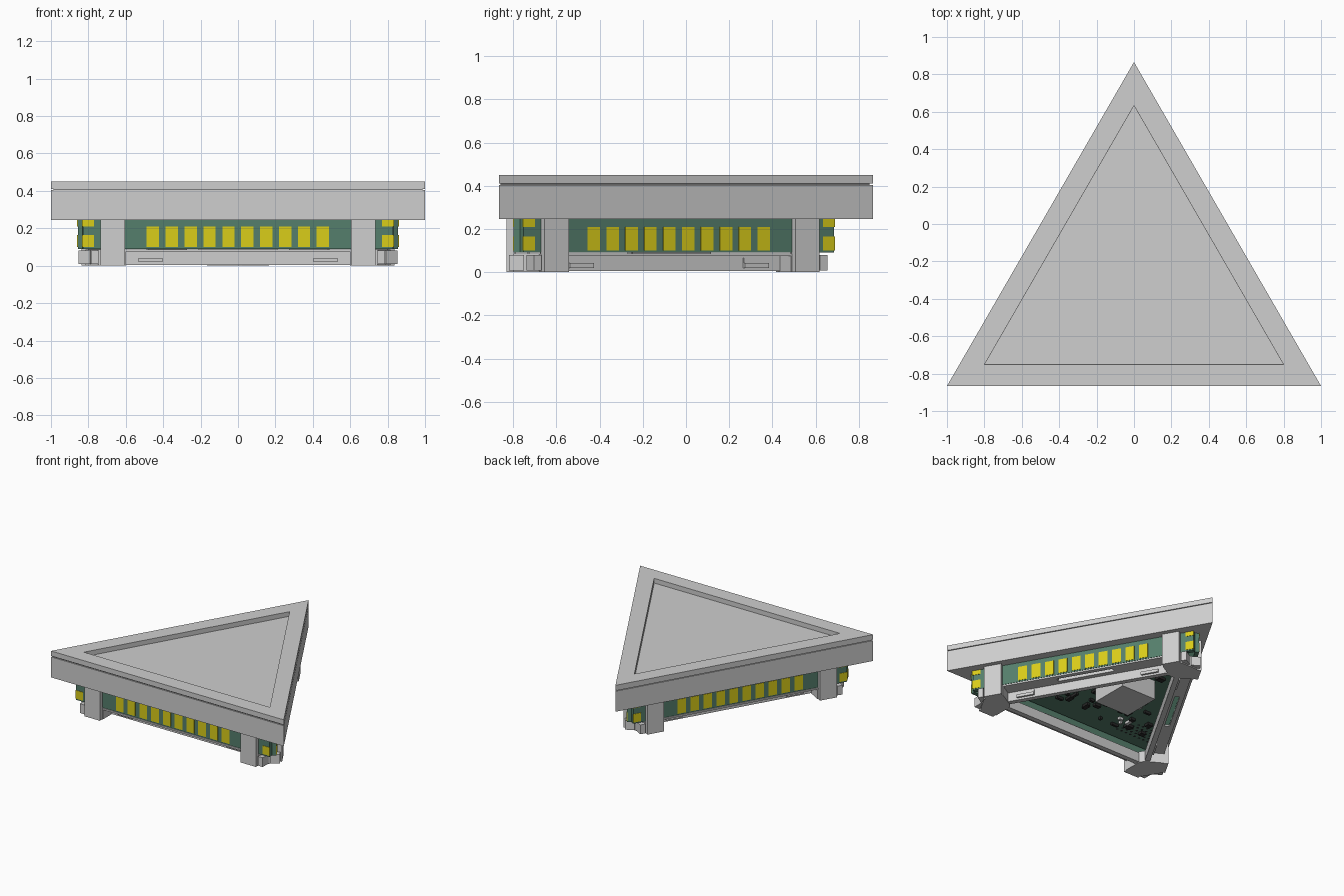
import bpy, bmesh, math, random
from mathutils import Matrix, Vector

cube = bpy.data.objects.get("Cube")
if cube:
    bpy.data.objects.remove(cube, do_unlink=True)

CY = -0.289           # centre of the triangle
Z_BODY, Z_TOP = 0.245, 0.45


def material(name, color):
    m = bpy.data.materials.new(name)
    m.use_nodes = True
    m.diffuse_color = (*color, 1)
    bsdf = m.node_tree.nodes["Principled BSDF"]
    bsdf.inputs["Base Color"].default_value = (*color, 1)
    bsdf.inputs["Roughness"].default_value = 0.7
    return m


GREY = material("light grey plastic", (0.62, 0.62, 0.62))
SEAM = material("seam grey", (0.2, 0.2, 0.2))
GREEN = material("board green", (0.09, 0.21, 0.15))
YELLOW = material("contact yellow", (0.70, 0.61, 0.01))
BLACK = material("chip black", (0.02, 0.02, 0.02))


def finish(bm, name, mat):
    bmesh.ops.recalc_face_normals(bm, faces=bm.faces)
    me = bpy.data.meshes.new(name)
    bm.to_mesh(me)
    bm.free()
    me.materials.append(mat)
    ob = bpy.data.objects.new(name, me)
    bpy.context.collection.objects.link(ob)
    return ob


def side_matrix(k):
    """Frame of side k: x runs along the side, -y points outwards."""
    return Matrix.Translation((0, CY, 0)) @ Matrix.Rotation(math.radians(120 * k), 4, "Z")


def add_box(bm, frame, x, y, z):
    lo, hi = Vector((x[0], y[0], z[0])), Vector((x[1], y[1], z[1]))
    mat = frame @ Matrix.Translation((lo + hi) / 2) @ Matrix.Diagonal((*(hi - lo), 1))
    bmesh.ops.create_cube(bm, size=1, matrix=mat)


def side_boxes(name, mat, boxes):
    """Boxes (along, outward distance, height) repeated on all three sides."""
    bm = bmesh.new()
    for k in range(3):
        for along, out, z in boxes:
            add_box(bm, side_matrix(k), along, (-out[1], -out[0]), z)
    return finish(bm, name, mat)


def add_prism(bm, pts, z0, z1):
    face = bm.faces.new([bm.verts.new((p[0], p[1], z0)) for p in pts])
    new = bmesh.ops.extrude_face_region(bm, geom=[face])["geom"]
    bmesh.ops.translate(bm, vec=(0, 0, z1 - z0),
                        verts=[v for v in new if isinstance(v, bmesh.types.BMVert)])


def tri(r):
    """Triangle whose sides lie at distance r from the centre."""
    return [side_matrix(k) @ Vector((-r * math.sqrt(3), -r, 0)) for k in range(3)]


def tri_plate(name, mat, r, z0, z1):
    bm = bmesh.new()
    add_prism(bm, tri(r), z0, z1)
    return finish(bm, name, mat)


def tri_ring(name, mat, r_out, r_in, z0, z1):
    bm = bmesh.new()
    loops = [[bm.verts.new((p.x, p.y, z)) for p in tri(r)]
             for r, z in ((r_out, z0), (r_out, z1), (r_in, z1), (r_in, z0))]
    for a, b in zip(loops, loops[1:] + loops[:1]):
        for i in range(3):
            j = (i + 1) % 3
            bm.faces.new((a[i], a[j], b[j], b[i]))
    return finish(bm, name, mat)


# Housing: thick lower body, thin seam, raised rim around a sunken panel
R = 1 / math.sqrt(3)
tri_plate("housing_body", GREY, R, Z_BODY, 0.404)
tri_plate("housing_seam", SEAM, R - 0.008, 0.404, 0.411)
tri_ring("top_rim", GREY, R, 0.461, 0.411, Z_TOP)
tri_plate("top_panel", GREY, 0.4605, 0.411, 0.414)

# Upright boards with rows of contacts
side_boxes("side_boards", GREEN, [((-0.83, 0.83), (0.48, 0.51), (0.09, Z_BODY))])
pads = [((x - 0.033, x + 0.033), (0.508, 0.513), (0.1, 0.21))
        for x in (-0.455 + 0.101 * i for i in range(10))]
for x in (-0.802, 0.802):
    for z in ((0.1, 0.165), (0.21, Z_BODY)):
        pads.append(((x - 0.031, x + 0.031), (0.508, 0.513), z))
side_boxes("contacts", YELLOW, pads)

# Legs at both ends of each side
side_boxes("legs", GREY, [((s * 0.67 - 0.065, s * 0.67 + 0.065), (0.5, 0.542), (0, Z_BODY))
                          for s in (-1, 1)])

# Bottom frame: slotted lip, upright bar and snap hooks
lip = (0.075, 0.087)
side_boxes("frame_lip", GREY, [
    ((-0.62, -0.21), (0.41, 0.512), lip),
    ((0.21, 0.62), (0.41, 0.512), lip),
    ((-0.21, 0.21), (0.41, 0.445), lip),
    ((-0.21, 0.21), (0.48, 0.512), lip),
    ((-0.21, 0.21), (0.435, 0.445), (0.08, 0.13))])
side_boxes("frame_bars", GREY, [((-0.66, 0.66), (0.372, 0.41), (0.005, 0.08))])
hooks = []
for s in (-1, 1):
    a, b = s * 0.468 - 0.065, s * 0.468 + 0.065
    hooks += [((a, b), (0.405, 0.425), (0.02, 0.042)),
              ((a, b), (0.405, 0.416), (0.042, 0.065))]
side_boxes("frame_hooks", GREY, hooks)

# Corner feet joining neighbouring legs
bm = bmesh.new()
half = [(0.60, -0.372), (0.60, -0.51), (0.745, -0.51)]
for k in range(3):
    near = [side_matrix(k) @ Vector((x, y, 0)) for x, y in half]
    far = [side_matrix(k + 1) @ Vector((-x, y, 0)) for x, y in reversed(half)]
    add_prism(bm, near + far, 0.0, 0.087)
finish(bm, "corner_feet", GREY)

# Small snap blocks beside each leg
side_boxes("corner_clips", GREY, [((s * 0.765 - 0.02, s * 0.765 + 0.02), (0.46, 0.53), (0.008, 0.08))
                                  for s in (-1, 1)])

# Main board with a shielded module and small parts underneath
tri_plate("main_board", GREEN, 0.47, 0.2, 0.215)
world = Matrix.Identity(4)
bm = bmesh.new()
add_box(bm, world, (-0.17, 0.13), (-0.27, 0.03), (0.05, 0.2))
finish(bm, "module_box", GREY)

random.seed(4)
chips, bits = bmesh.new(), bmesh.new()
for i in range(110):
    x, y = random.uniform(-0.6, 0.6), random.uniform(-0.62, 0.3)
    inside = abs(x) < (0.45 - y) * 0.577 and not (abs(x + 0.02) < 0.2 and -0.32 < y < 0.08)
    if inside:
        w, d = random.uniform(0.008, 0.03), random.uniform(0.008, 0.03)
        add_box(chips if i % 4 else bits, world, (x - w, x + w), (y - d, y + d), (0.18, 0.2))
finish(chips, "small_chips", BLACK)
finish(bits, "small_connectors", GREY)

# Staggered dots in one corner of the main board
dots = bmesh.new()
for row in range(5):
    for col in range(8 - row):
        x, y = -0.68 + 0.04 * col + 0.02 * row, -0.66 + 0.035 * row
        bmesh.ops.create_circle(dots, cap_ends=True, segments=6, radius=0.011,
                                matrix=Matrix.Translation((x, y, 0.198)))
bmesh.ops.reverse_faces(dots, faces=dots.faces)
finish(dots, "board_dots", BLACK)
